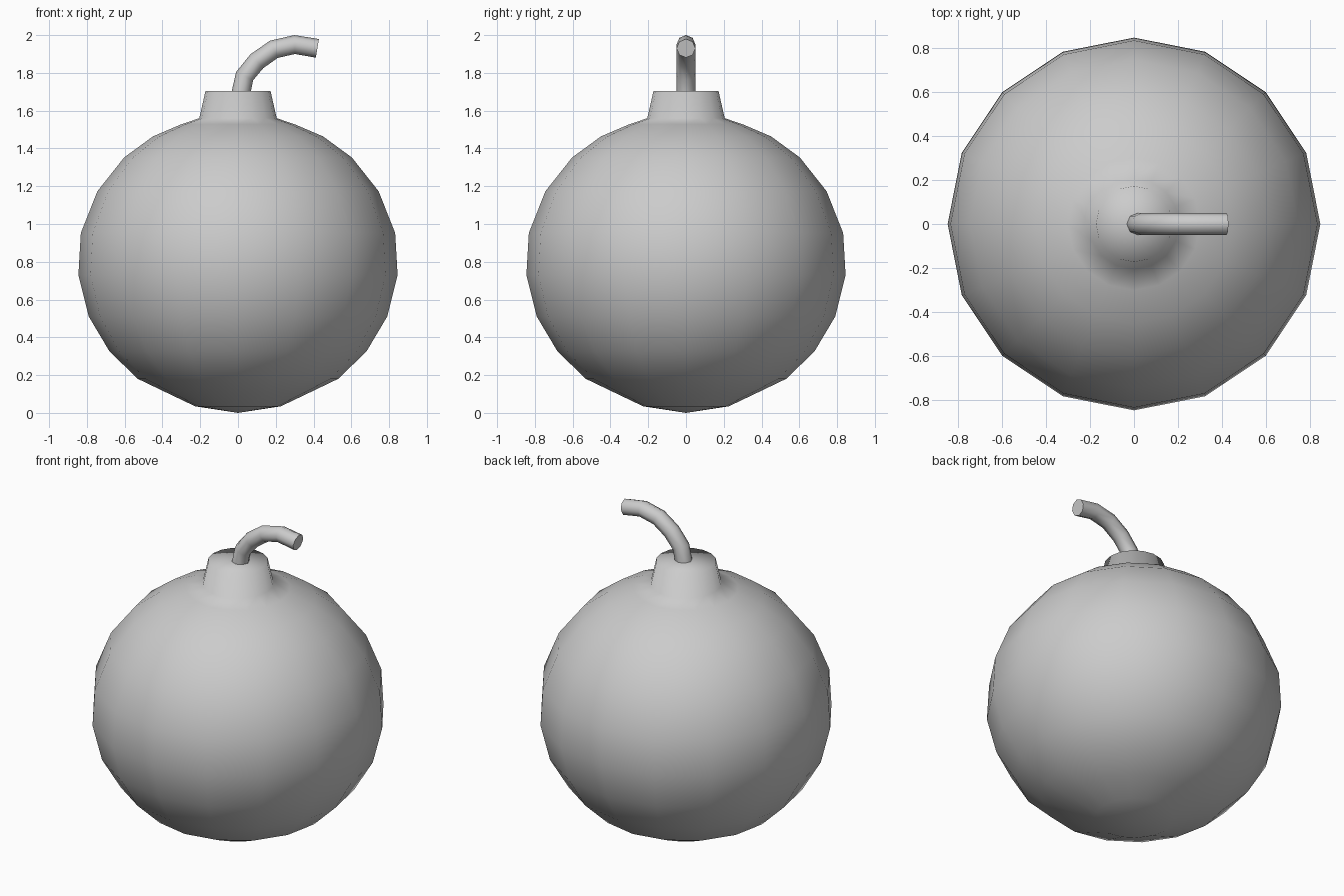
import bpy, bmesh
from math import sin, cos, pi, radians
from mathutils import Vector

if "Cube" in bpy.data.objects:
    bpy.data.objects.remove(bpy.data.objects["Cube"])


def finish(name, bm):
    bmesh.ops.recalc_face_normals(bm, faces=bm.faces)
    mesh = bpy.data.meshes.new(name)
    bm.to_mesh(mesh)
    bm.free()
    obj = bpy.data.objects.new(name, mesh)
    bpy.context.collection.objects.link(obj)
    return obj


def bridge(bm, rings):
    # quads between neighbouring rings of equal vertex count
    for a, b in zip(rings, rings[1:]):
        n = len(a)
        for i in range(n):
            j = (i + 1) % n
            bm.faces.new((a[i], a[j], b[j], b[i]))


# Body and neck: one 16-sided lathe, smooth all over
SIDES = 16
profile = [(0.227, 0.035), (0.38, 0.108), (0.53, 0.18), (0.68, 0.325),
           (0.79, 0.51), (0.845, 0.73), (0.832, 0.953), (0.744, 1.174),
           (0.603, 1.352), (0.45, 1.464), (0.30, 1.528), (0.205, 1.56),
           (0.172, 1.705)]
bm = bmesh.new()
rings = [[bm.verts.new((r * cos(2 * pi * i / SIDES), r * sin(2 * pi * i / SIDES), z))
          for i in range(SIDES)] for r, z in profile]
bridge(bm, rings)
for ring, z in ((rings[0], 0.0), (rings[-1], 1.705)):
    pole = bm.verts.new((0, 0, z))
    for i in range(SIDES):
        bm.faces.new((ring[i], ring[(i + 1) % SIDES], pole))
body = finish("bomb_body", bm)
body.data.shade_smooth()

# Fuse: octagonal tube along a bent path
path = [Vector((x, 0, z)) for x, z in
        ((0.015, 1.69), (0.035, 1.783), (0.10, 1.862),
         (0.19, 1.925), (0.30, 1.95), (0.42, 1.93))]
bm = bmesh.new()
rings = []
for k, p in enumerate(path):
    before = (p - path[k - 1]).normalized() if k else Vector()
    after = (path[k + 1] - p).normalized() if k + 1 < len(path) else Vector()
    t = (before + after).normalized()
    up = Vector((-t.z, 0, t.x))
    side = Vector((0, 1, 0))
    rings.append([bm.verts.new(p + 0.05 * (cos(a) * up + sin(a) * side))
                  for a in (i * pi / 4 for i in range(8))])
bridge(bm, rings)
bm.faces.new(rings[0])
bm.faces.new(rings[-1])
fuse = finish("fuse", bm)
bpy.context.view_layer.objects.active = fuse
fuse.select_set(True)
bpy.ops.object.shade_smooth_by_angle(angle=radians(60))
